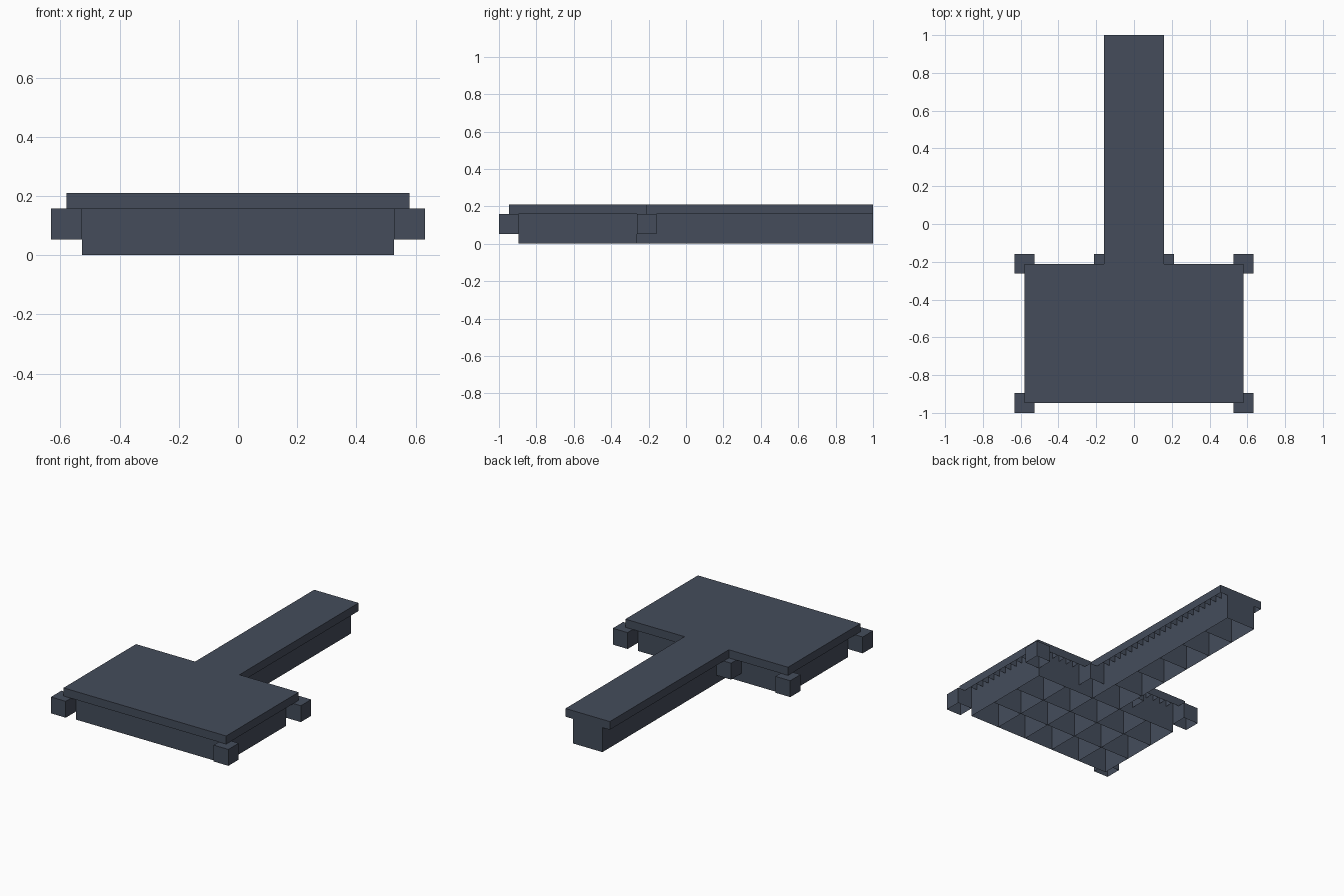
import bpy, bmesh

if "Cube" in bpy.data.objects:
    bpy.data.objects.remove(bpy.data.objects["Cube"])

U = 2 / 19  # modelling unit: the whole model is 19 units long

slate = bpy.data.materials.new("dark slate")
slate.diffuse_color = (0.058, 0.073, 0.105, 1)
slate.use_nodes = True
slate.node_tree.nodes["Principled BSDF"].inputs["Base Color"].default_value = slate.diffuse_color


def build(name, cells):
    """Bottomless cubes (x, y, z, size) whose neighbours share walls."""
    bm = bmesh.new()
    verts = {}

    def vert(*p):
        if p not in verts:
            verts[p] = bm.verts.new([c * U for c in p])
        return verts[p]

    for x, y, z, s in cells:
        lo = [vert(x, y, z), vert(x + s, y, z), vert(x + s, y + s, z), vert(x, y + s, z)]
        hi = [vert(x, y, z + s), vert(x + s, y, z + s),
              vert(x + s, y + s, z + s), vert(x, y + s, z + s)]
        quads = [hi] + [[lo[i], lo[(i + 1) % 4], hi[(i + 1) % 4], hi[i]] for i in range(4)]
        for q in quads:
            if not bm.faces.get(q):
                bm.faces.new(q)
    mesh = bpy.data.meshes.new(name)
    bm.to_mesh(mesh)
    bm.free()
    mesh.materials.append(slate)
    obj = bpy.data.objects.new(name, mesh)
    bpy.context.collection.objects.link(obj)


def steps(a, b, s):
    return [a + i * s for i in range(round((b - a) / s))]


def mirrored(cells):
    return cells + [(-x - s, y, z, s) for x, y, z, s in cells]


# Main platform and long walkway, made of large open-bottomed cells
build("platform", [(x, y, 0.0, 2.0) for x in steps(-5.0, 5.0, 2.0)
                   for y in steps(-8.5, -2.5, 2.0)])
build("walkway", [(-1.0, y, 0.0, 2.0) for y in steps(-2.5, 9.5, 2.0)])

# Overhanging rim of small cells around the top edge
h = 0.5
build("front_rim", [(x, -9.0, 1.5, h) for x in steps(-5.5, 5.5, h)])
build("side_rims", mirrored([(5.0, y, 1.5, h) for y in steps(-8.5, -2.0, h)]))
build("back_rims", mirrored([(x, -2.5, 1.5, h) for x in steps(1.0, 5.0, h)]))
build("walkway_rims", mirrored([(1.0, y, 1.5, h) for y in steps(-2.0, 9.5, h)]))

# Corner blocks at the outer corners and where the walkway joins
build("corner_blocks", mirrored([(5.0, -9.5, 0.5, 1.0), (5.0, -2.5, 0.5, 1.0)]))
build("joint_blocks", mirrored([(1.0, -2.5, 0.5, 1.0)]))
